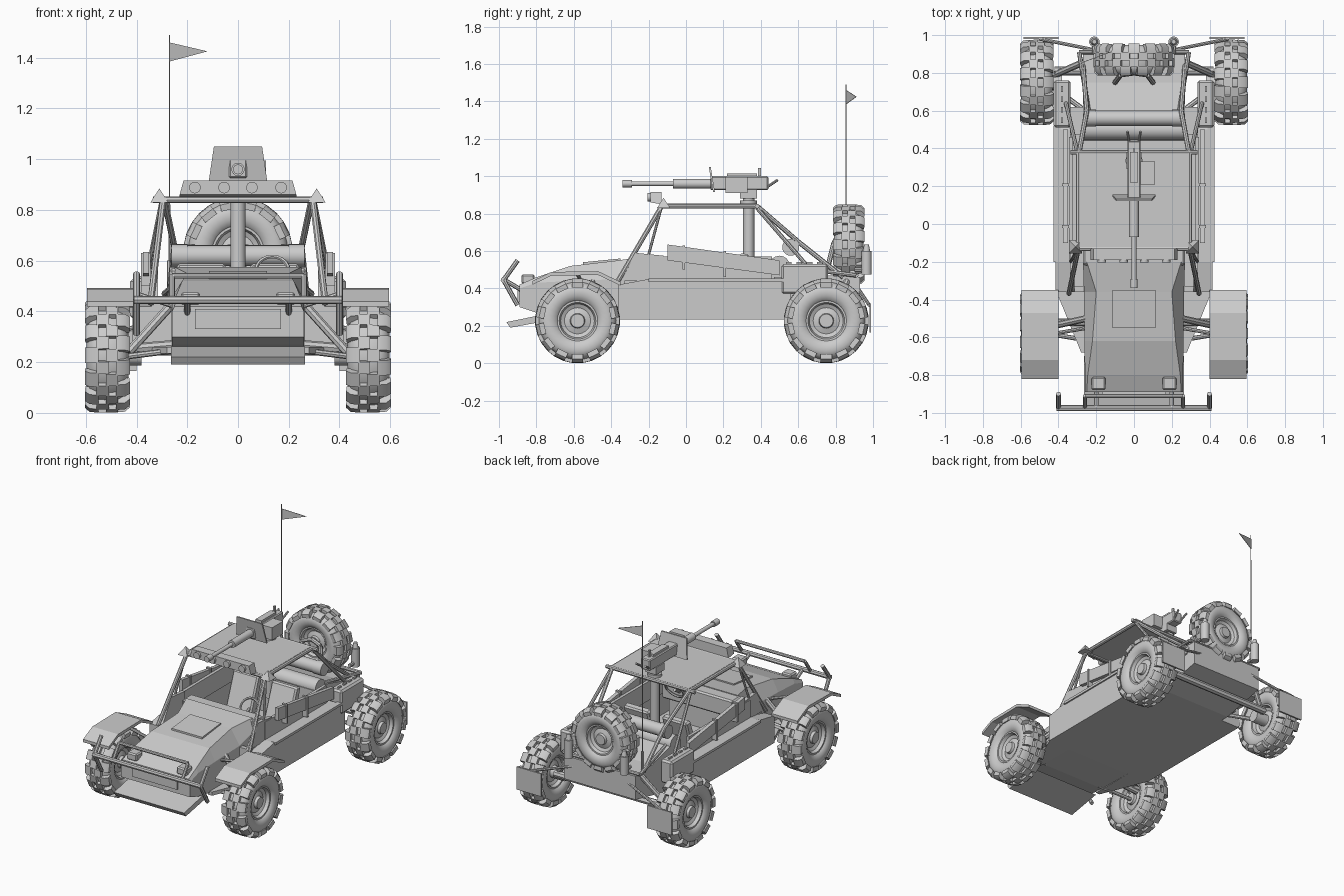
import bpy, bmesh, math
from mathutils import Matrix, Vector

if "Cube" in bpy.data.objects:
    bpy.data.objects.remove(bpy.data.objects["Cube"])


def finish(name, bm, mirror=False, smooth=False, bevel=0):
    bmesh.ops.recalc_face_normals(bm, faces=bm.faces)
    me = bpy.data.meshes.new(name)
    bm.to_mesh(me)
    bm.free()
    if smooth:
        for p in me.polygons:
            p.use_smooth = True
        me.set_sharp_from_angle(angle=math.radians(40))
    ob = bpy.data.objects.new(name, me)
    bpy.context.collection.objects.link(ob)
    if bevel:
        b = ob.modifiers.new("bevel", 'BEVEL')
        b.width, b.segments = bevel, 1
    if mirror:
        ob.modifiers.new("mirror", 'MIRROR')
    return ob


def loft(name, rings, mirror=False, bevel=0):
    """Skin a list of equal-length rings and cap the ends."""
    bm = bmesh.new()
    rows = [[bm.verts.new(p) for p in r] for r in rings]
    n = len(rows[0])
    for a, b in zip(rows, rows[1:]):
        for i in range(n):
            bm.faces.new((a[i], a[(i + 1) % n], b[(i + 1) % n], b[i]))
    bm.faces.new(rows[0])
    bm.faces.new(rows[-1])
    return finish(name, bm, mirror, False, bevel)


def prism(name, yz, x0, x1, mirror=False, bevel=0):
    return loft(name, [[(x, y, z) for y, z in yz] for x in (x0, x1)], mirror, bevel)


def box(name, x, y, z, mirror=False, bevel=0):
    return prism(name, [(y[0], z[0]), (y[1], z[0]), (y[1], z[1]), (y[0], z[1])], x[0], x[1], mirror, bevel)


def plate(name, path, t, x0, x1, mirror=False):
    """Bent sheet: a yz path thickened downwards."""
    return prism(name, path + [(y, z - t) for y, z in reversed(path)], x0, x1, mirror)


def tube(name, pts, r, mirror=False, n=8):
    """Straight round bars between successive points; r may be a (start, end) pair."""
    bm = bmesh.new()
    r0, r1 = r if isinstance(r, tuple) else (r, r)
    for a, b in zip(pts, pts[1:]):
        a, b = Vector(a), Vector(b)
        m = Matrix.Translation((a + b) / 2) @ (b - a).to_track_quat('Z', 'Y').to_matrix().to_4x4()
        bmesh.ops.create_cone(bm, cap_ends=True, segments=n, radius1=r0, radius2=r1, depth=(b - a).length, matrix=m)
    return finish(name, bm, mirror, True)


def lathe(bm, prof, n):
    """Revolve an (x, radius) outline around the x axis."""
    rows = [[bm.verts.new((x, r * math.cos(k * math.tau / n), r * math.sin(k * math.tau / n)))
             for x, r in prof] for k in range(n)]
    for k in range(n):
        a, b = rows[k], rows[(k + 1) % n]
        for i in range(len(prof) - 1):
            bm.faces.new((a[i], a[i + 1], b[i + 1], b[i]))
    bmesh.ops.remove_doubles(bm, verts=bm.verts, dist=1e-5)


# Wheels: tyre and rim outline, then staggered centre and shoulder tread blocks
bm = bmesh.new()
half = [(.0, .209), (.045, .207), (.07, .193), (.083, .165), (.08, .135), (.07, .115), (.062, .108),
        (.062, .098), (.04, .09), (.03, .07), (.04, .04), (.058, .036), (.058, 0)]
lathe(bm, [(-x, r) for x, r in reversed(half)] + half[1:], 32)
centre = [(-.006, .2), (-.006, .226), (.042, .225), (.042, .2)]
shoulder = [(.034, .195), (.034, .225), (.07, .222), (.089, .205), (.086, .178)]
for side in (-1, 1):
    for k in range(14):
        for sec, shift, w in ((centre, 0, .025), (shoulder, .5, .03)):
            rot = Matrix.Rotation((k + shift + (.5 if side > 0 else 0)) * math.tau / 14, 4, 'X')
            ends = [[bm.verts.new(rot @ Vector((side * x, t, r))) for x, r in sec] for t in (-w, w)]
            for i in range(len(sec)):
                j = (i + 1) % len(sec)
                bm.faces.new((ends[0][i], ends[0][j], ends[1][j], ends[1][i]))
            bm.faces.new(ends[0])
            bm.faces.new(ends[1])
wheel = finish("wheel_front_right", bm, smooth=True)
wheel.location = (.515, -.58, .227)
for nm, loc in (("wheel_front_left", (-.515, -.58, .227)), ("wheel_rear_right", (.515, .75, .227)),
                ("wheel_rear_left", (-.515, .75, .227)), ("spare_wheel", (0, .87, .635))):
    w = bpy.data.objects.new(nm, wheel.data)
    w.location = loc
    bpy.context.collection.objects.link(w)
w.rotation_euler = (0, 0, math.pi / 2)
w.scale = (.95,) * 3

# Nose and hood: stations of y, bottom z, shoulder z, top z, bottom half width, top half width
loft("hood", [[(-b, y, z0), (b, y, z0), (b, y, zm), (t, y, z1), (-t, y, z1), (-b, y, zm)]
              for y, z0, zm, z1, b, t in ((-.89, .3, .4, .42, .26, .25), (-.8, .27, .43, .46, .26, .245),
                                          (-.62, .24, .44, .52, .262, .22), (-.36, .235, .45, .55, .265, .2),
                                          (-.2, .235, .5, .575, .27, .25))])
plate("hood_hatch", [(-.55, .54), (-.35, .56)], .012, -.115, .115)
box("nose_panel", (-.17, .17), (-.9, -.88), (.33, .41))
prism("skid_plate", [(-.96, .22), (-.94, .19), (-.7, .235), (-.74, .265)], -.265, .265)
box("headlight", (.15, .225), (-.88, -.81), (.425, .475), True, .008)
box("dashboard", (-.27, .27), (-.22, -.12), (.45, .57), bevel=.01)

# Tub: floor with tapered front wings, sills, doors and rear body
box("floor", (-.4, .4), (-.36, .56), (.235, .28))
loft("floor_wing", [[(.25, -.68, z), (.28, -.68, z), (.41, -.36, z), (.25, -.36, z)] for z in (.235, .26)], True)
prism("sill", [(-.36, .235), (.56, .235), (.56, .42), (.5, .45), (-.2, .45), (-.36, .42)], .335, .415, True)
box("sill_front", (.25, .34), (-.36, -.33), (.235, .44), True)
box("sill_rail", (.39, .425), (-.2, .52), (.435, .452), True)
prism("cowl_side", [(-.36, .44), (-.27, .59), (-.12, .575), (-.12, .44)], .315, .34, True)
box("door_lower", (.325, .345), (-.2, .46), (.44, .57), True)
prism("door_slab", [(-.1, .635), (.5, .55), (.5, .47), (-.1, .55)], .35, .375, True)
box("door_strap_front", (.345, .382), (-.02, -.005), (.5, .63), True)
box("door_strap_rear", (.345, .382), (.2, .215), (.46, .6), True)
prism("rear_body", [(.44, .235), (.62, .235), (.93, .3), (.93, .46), (.75, .47), (.56, .52), (.44, .52)], -.27, .27)
box("rear_shelf", (.2, .34), (.47, .62), (.3, .46), True)
box("side_can", (.335, .425), (.51, .76), (.37, .53), True, .012)
for i in range(4):
    box(f"can_rib_{i}", (.375, .387), (.535 + i * .055, .565 + i * .055), (.525, .54), True)

# Seats and steering wheel
box("seat_base", (.05, .24), (.02, .25), (.28, .37), True, .015)
prism("seat_back", [(.2, .35), (.27, .35), (.34, .58), (.29, .59)], .05, .24, True, .01)
bpy.ops.mesh.primitive_torus_add(major_radius=.065, minor_radius=.008, major_segments=20, minor_segments=6,
                                 location=(.135, -.07, .56), rotation=(math.radians(60), 0, 0))
bpy.context.object.name = "steering_wheel"
tube("steering_column", [(.135, -.07, .56), (.135, -.2, .48)], .01)

# Roll cage and roof
tube("windshield_post", [(.345, -.37, .43), (.295, -.13, .84)], .013, True)
tube("windshield_brace", [(.3, -.13, .84), (.335, -.2, .58)], .008, True)
tube("roof_side_rail", [(.295, -.13, .84), (.295, .38, .84)], .013, True)
tube("roof_front_rail", [(-.295, -.13, .84), (.295, -.13, .84)], .013)
tube("roof_rear_rail", [(-.335, .38, .84), (.335, .38, .84)], .013)
box("roof_panel", (-.285, .285), (-.13, .38), (.838, .85))
tube("rear_slant_tube", [(.29, .38, .84), (.25, .6, .65), (.27, .84, .46)], .013, True)
tube("rear_brace", [(.3, .38, .83), (.36, .64, .53)], .011, True)
tube("rear_frame", [(.23, .53, .52), (.29, .91, .47), (0, .91, .47)], .012, True)
tube("spare_mount", [(.1, .75, .48), (.07, .79, .64), (0, .8, .66)], .014, True)
bm = bmesh.new()
bmesh.ops.create_cone(bm, cap_ends=True, segments=4, radius1=.05, radius2=0, depth=.055,
                      matrix=Matrix.Translation((.31, -.12, .857)) @ Matrix.Rotation(math.pi / 4, 4, 'Z'))
finish("roof_corner_cap", bm, True)

# Light bar
loft("light_bar", [[(-a, y, z0), (a, y, z0), (b, y, z1), (-b, y, z1)]
                   for y, z0, z1, a, b in ((-.19, .86, .915, .23, .215), (-.13, .85, .915, .23, .215))])
for i, x in enumerate((.055, .17)):
    tube(f"roof_lamp_{i}", [(x, -.205, .888), (x, -.18, .888)], .023, True, 14)

# Gun on its column
tube("gun_column", [(0, .335, .45), (0, .335, .9)], .03, n=14)
tube("column_flange", [(0, .335, .85), (0, .335, .87)], .045, n=14)
box("gun_cradle", (-.04, .04), (.29, .38), (.88, .93))
box("gun_receiver", (-.035, .035), (.13, .44), (.925, 1.0), bevel=.006)
box("gun_top_cover", (-.022, .022), (.22, .38), (1.0, 1.015))
box("ammo_box", (.03, .11), (.21, .33), (.91, .995))
tube("gun_sleeve", [(0, -.07, .96), (0, .14, .96)], .026, n=14)
tube("gun_barrel", [(0, -.3, .96), (0, -.06, .96)], .013, n=10)
tube("gun_muzzle", [(0, -.34, .96), (0, -.29, .96)], .02, n=10)
tube("gun_grip", [(.025, .43, .94), (.035, .49, .98)], .007, True)
box("gun_sight", (-.006, .006), (.385, .4), (1.0, 1.045))
loft("gun_shield", [[(-w, y, z), (w, y, z), (w, y + .01, z), (-w, y + .01, z)]
                    for w, y, z in ((.115, .145, .915), (.095, .122, 1.05))])

# Tanks behind the cockpit
tube("cross_tank", [(-.22, .56, .62), (.22, .56, .62)], .041, n=20)
tube("tank_cap", [(.2, .56, .62), (.262, .56, .62)], .045, True, 20)
tube("lower_tank", [(-.27, .5, .52), (.27, .5, .52)], .055, n=16)

# Front bumper and fenders
tube("bumper_bar", [(-.41, -.975, .445), (.41, -.975, .445)], .016)
tube("bumper_top_rail", [(0, -.91, .54), (.26, -.91, .54), (.26, -.975, .445)], .011, True)
tube("bumper_end", [(.4, -.9, .55), (.4, -.975, .445), (.4, -.9, .31)], .013, True)
tube("bumper_bracket", [(.2, -.97, .445), (.2, -.86, .38)], .012, True)
plate("front_fender", [(-.82, .44), (-.72, .488), (-.47, .492), (-.35, .435)], .02, .4, .595, True)
tube("fender_bracket", [(.25, -.55, .42), (.42, -.58, .475)], .01, True)

# Suspension
tube("front_axle", [(.22, -.52, .27), (.46, -.52, .25)], .02, True)
tube("front_arm", [(.22, -.62, .25), (.46, -.58, .22)], .012, True)
tube("front_shock", [(.25, -.5, .44), (.43, -.54, .24)], .018, True)
tube("rear_axle", [(-.42, .81, .25), (.42, .81, .25)], .024)
tube("rear_hub", [(.38, .75, .226), (.47, .75, .226)], .04, True, 12)
tube("rear_arm", [(.26, .6, .26), (.45, .74, .22)], .014, True)
tube("rear_shock", [(.26, .86, .44), (.42, .79, .24)], .018, True)

# Mud flaps on rods
box("mud_flap", (.4, .585), (.98, .99), (.165, .32), True)
tube("mud_flap_rod", [(.2, .92, .4), (.5, .98, .31)], .009, True)

# Rear cylinders, antenna and pennant
tube("rear_cylinder", [(.21, .965, .475), (.21, .965, .6)], .028, True, 14)
tube("rear_cylinder_top", [(.21, .965, .6), (.21, .965, .635)], (.02, .012), True, 10)
tube("rear_cylinder_bracket", [(.21, .9, .5), (.21, .965, .5)], .012, True)
tube("antenna_base", [(-.27, .855, .46), (-.27, .855, .6)], .01)
tube("antenna", [(-.27, .855, .55), (-.27, .855, 1.49)], (.004, .002), n=6)
bm = bmesh.new()
bm.faces.new([bm.verts.new(p) for p in ((-.27, .855, 1.385), (-.12, .91, 1.425), (-.27, .855, 1.46))])
flag = finish("pennant", bm)
flag.modifiers.new("thickness", 'SOLIDIFY').thickness = .003
